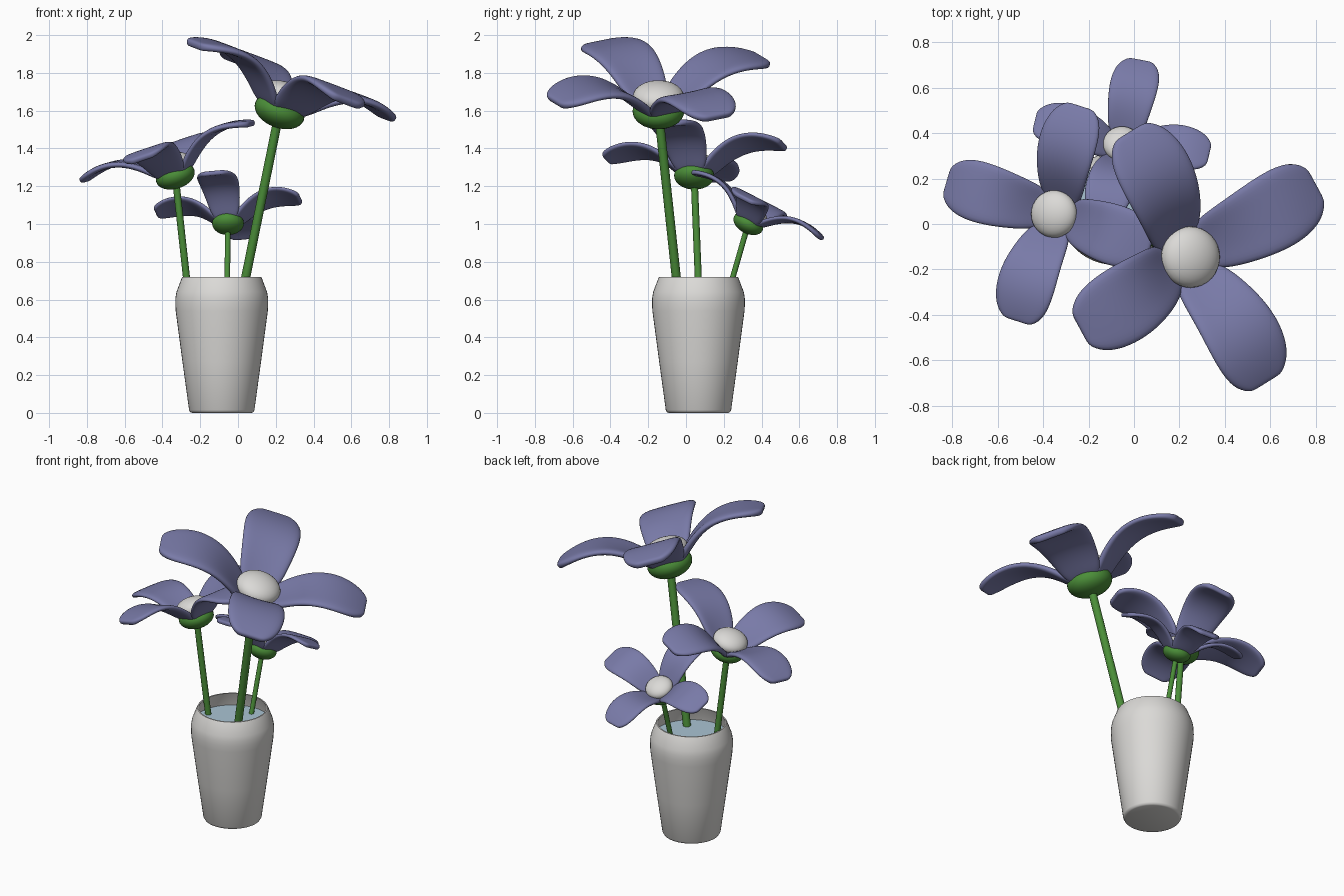
import bpy, bmesh, math
from mathutils import Vector, Matrix

if "Cube" in bpy.data.objects:
    bpy.data.objects.remove(bpy.data.objects["Cube"])


def material(name, rgb):
    m = bpy.data.materials.new(name)
    m.diffuse_color = (*rgb, 1)
    m.use_nodes = True
    m.node_tree.nodes["Principled BSDF"].inputs["Base Color"].default_value = m.diffuse_color
    return m


PETAL = material("petal blue violet", (0.19, 0.195, 0.39))
GREEN = material("stem green", (0.07, 0.27, 0.04))
WHITE = material("warm white", (0.71, 0.70, 0.68))
WATER = material("water blue", (0.40, 0.55, 0.65))


def make_object(name, bm, mat, smooth=True):
    bmesh.ops.recalc_face_normals(bm, faces=bm.faces)
    me = bpy.data.meshes.new(name)
    bm.to_mesh(me)
    bm.free()
    me.materials.append(mat)
    ob = bpy.data.objects.new(name, me)
    bpy.context.collection.objects.link(ob)
    if smooth:
        bpy.ops.object.select_all(action='DESELECT')
        ob.select_set(True)
        bpy.context.view_layer.objects.active = ob
        bpy.ops.object.shade_smooth_by_angle(angle=math.radians(40))
    return ob


def lathe(name, profile, mat, matrix, steps=48):
    # revolve an (r, z) profile; r = 0 ends are closed by merging
    bm = bmesh.new()
    vs = [bm.verts.new((r, 0, z)) for r, z in profile]
    es = [bm.edges.new(p) for p in zip(vs, vs[1:])]
    bmesh.ops.spin(bm, geom=vs + es, cent=(0, 0, 0), axis=(0, 0, 1),
                   angle=math.tau, steps=steps)
    bmesh.ops.remove_doubles(bm, verts=bm.verts, dist=1e-5)
    bm.transform(matrix)
    return make_object(name, bm, mat)


def ellipsoid(name, radius, height, mat, matrix):
    bm = bmesh.new()
    bmesh.ops.create_uvsphere(bm, u_segments=32, v_segments=16, radius=1)
    bm.transform(matrix @ Matrix.Diagonal((radius, radius, height, 1)))
    return make_object(name, bm, mat)


# Petal stations: distance from axis, height, half width, lift of the edges
STATIONS = [(0.04, 0.0, 0.075, 0.0), (0.10, 0.03, 0.115, 0.01),
            (0.15, 0.075, 0.138, 0.02), (0.22, 0.135, 0.154, 0.015),
            (0.30, 0.185, 0.168, 0.008), (0.39, 0.213, 0.177, 0.0),
            (0.48, 0.215, 0.175, -0.004), (0.56, 0.198, 0.156, -0.004),
            (0.61, 0.180, 0.122, 0.0), (0.638, 0.168, 0.08, 0.0)]


def petal(name, matrix, scale):
    bm = bmesh.new()
    rows = [[bm.verts.new((r, w * k / 2, h + lift * k * k / 4)) for k in range(-2, 3)]
            for r, h, w, lift in STATIONS]
    for a, b in zip(rows, rows[1:]):
        for i in range(4):
            bm.faces.new((a[i], b[i], b[i + 1], a[i + 1]))
    bm.transform(matrix)
    ob = make_object(name, bm, PETAL)
    solid = ob.modifiers.new("thickness", 'SOLIDIFY')
    solid.thickness = 0.042 * scale
    solid.offset = 0
    sub = ob.modifiers.new("smooth", 'SUBSURF')
    sub.levels = sub.render_levels = 2


def flower(label, centre, normal, turn, scale, foot):
    centre = Vector(centre)
    tilt = Vector((0, 0, 1)).rotation_difference(Vector(normal)).to_matrix().to_4x4()
    m = Matrix.Translation(centre) @ tilt @ Matrix.Scale(scale, 4)
    # four petals around the axis
    for i in range(4):
        spin = Matrix.Rotation(math.radians(turn + 90 * i), 4, 'Z')
        petal(f"{label}_petal_{i + 1}", m @ spin, scale)
    # green cup below, pale button above
    ellipsoid(f"{label}_cup", 0.137, 0.088, GREEN, m)
    ellipsoid(f"{label}_button", 0.135, 0.077, WHITE,
              m @ Matrix.Translation((0, 0, 0.083)))
    # straight stem reaching down into the vase
    foot = Vector(foot)
    d = centre - foot
    bm = bmesh.new()
    bmesh.ops.create_cone(bm, cap_ends=True, segments=16, radius1=0.024 * scale,
                          radius2=0.024 * scale, depth=d.length)
    rot = Vector((0, 0, 1)).rotation_difference(d).to_matrix().to_4x4()
    bm.transform(Matrix.Translation((centre + foot) / 2) @ rot)
    make_object(f"{label}_stem", bm, GREEN)


flower("large_flower", (0.22, -0.146, 1.597), (0.375, 0, 1), 30, 1.0,
       (-0.085, 0.015, 0.10))
flower("middle_flower", (-0.332, 0.043, 1.255), (-0.33, 0.02, 1), -17, 0.775,
       (-0.205, 0.09, 0.10))
flower("small_flower", (-0.053, 0.33, 1.003), (0, 0.51, 1), -12, 0.615,
       (-0.065, 0.07, 0.10))

# Vase: thin-walled turned body
at = Matrix.Translation((-0.086, 0.066, 0))
lathe("vase", [(0, 0), (0.157, 0), (0.167, 0.004), (0.173, 0.015), (0.208, 0.27),
               (0.244, 0.54), (0.246, 0.58), (0.245, 0.61), (0.240, 0.64),
               (0.212, 0.714), (0.208, 0.72), (0.200, 0.72), (0.228, 0.64),
               (0.233, 0.60), (0.230, 0.54), (0.16, 0.03), (0, 0.03)], WHITE, at)

# Water surface inside the vase
bm = bmesh.new()
bmesh.ops.create_circle(bm, cap_ends=True, segments=48, radius=0.231)
bm.transform(at @ Matrix.Translation((0, 0, 0.63)))
make_object("water", bm, WATER, False)
